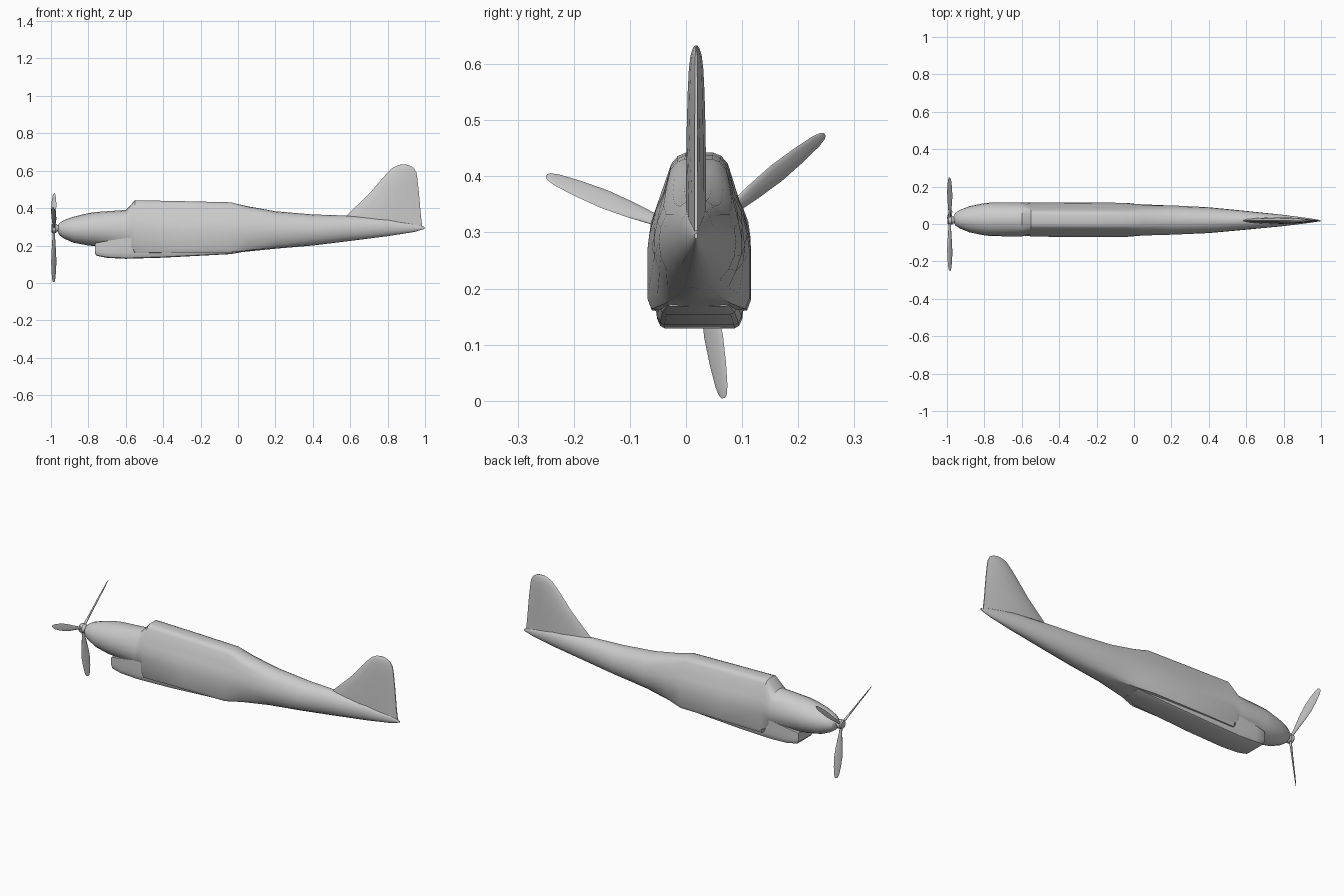
import bpy, bmesh, math
from mathutils import Vector

if "Cube" in bpy.data.objects:
    bpy.data.objects.remove(bpy.data.objects["Cube"])

grey = bpy.data.materials.new("light_grey")
grey.diffuse_color = (0.6, 0.6, 0.6, 1)
grey.use_nodes = True
grey.node_tree.nodes["Principled BSDF"].inputs["Base Color"].default_value = grey.diffuse_color


def loft(name, rings, angle=32):
    """Skin a list of closed rings and cap both ends."""
    bm = bmesh.new()
    vs = [[bm.verts.new(p) for p in ring] for ring in rings]
    n = len(vs[0])
    for a, b in zip(vs, vs[1:]):
        for i in range(n):
            j = (i + 1) % n
            bm.faces.new((a[i], a[j], b[j], b[i]))
    bm.faces.new(vs[0])
    bm.faces.new(vs[-1])
    bmesh.ops.recalc_face_normals(bm, faces=bm.faces)
    me = bpy.data.meshes.new(name)
    bm.to_mesh(me)
    bm.free()
    me.materials.append(grey)
    ob = bpy.data.objects.new(name, me)
    bpy.context.collection.objects.link(ob)
    bpy.ops.object.select_all(action='DESELECT')
    ob.select_set(True)
    bpy.context.view_layer.objects.active = ob
    bpy.ops.object.shade_smooth_by_angle(angle=math.radians(angle))
    return ob


def axis_y(x):
    return 0.026 - 0.004 * (x + 1)


# half cross-sections from top to bottom: (width share, height share)
cabin = [(0, 1), (.27, 1), (.42, .98), (.55, .93), (.69, .76), (.84, .66),
         (.96, .51), (1, .40), (1, .09), (.92, .02), (0, 0)]
oval = [(math.sin(math.pi * i / 10), .5 + .5 * math.cos(math.pi * i / 10)) for i in range(11)]
box = [(0, 1), (.5, 1), (1, 1), (1, .6), (1, .3), (.97, .15), (.9, .04), (.8, 0), (0, 0)]


def section(x, zb, zt, hw, half):
    y = axis_y(x)
    pts = half + [(-a, b) for a, b in half[-2:0:-1]]
    return [(x, y + a * hw, zb + b * (zt - zb)) for a, b in pts]


# fuselage: x, bottom, top, half width, share of cabin shape
stations = [
    (-.968, .284, .296, .005, 0), (-.955, .255, .320, .034, 0), (-.93, .237, .336, .050, 0),
    (-.88, .215, .354, .070, 0), (-.80, .200, .373, .086, 0), (-.76, .196, .379, .090, 0),
    (-.60, .185, .390, .091, 0), (-.55, .155, .442, .092, 1), (-.30, .157, .437, .092, 1),
    (-.04, .158, .431, .091, 1), (.05, .168, .410, .087, .6), (.20, .183, .383, .081, .2),
    (.40, .200, .366, .069, 0), (.58, .222, .360, .052, 0), (.80, .250, .345, .030, 0),
    (.94, .272, .318, .012, 0), (.998, .289, .299, .003, 0)]
rings = []
for x, zb, zt, hw, w in stations:
    half = [(a * w + c * (1 - w), b * w + d * (1 - w)) for (a, b), (c, d) in zip(cabin, oval)]
    rings.append(section(x, zb, zt, hw, half))
loft("fuselage", rings)

# chin scoop under the nose and belly
scoop = [(-.765, .157, .208, .066), (-.755, .145, .215, .072), (-.70, .134, .225, .077),
         (-.60, .129, .240, .078), (-.40, .135, .240, .078), (-.04, .154, .240, .072),
         (.04, .168, .235, .060)]
loft("chin_scoop", [section(x, zb, zt, hw, box) for x, zb, zt, hw in scoop])

# tail fin: z, leading x, trailing x, half thickness
fin = [(.30, .56, .985, .018), (.36, .58, .978, .018), (.475, .70, .968, .017), (.55, .764, .960, .015),
       (.59, .80, .954, .013), (.615, .826, .940, .010), (.628, .852, .918, .006), (.633, .872, .900, .002)]
foil = [(0, 0), (.06, .4), (.2, .75), (.45, 1), (.7, .75), (.9, .4), (1, .15)]
foil = foil + [(a, -b) for a, b in foil[:0:-1]]
loft("tail_fin", [[(x0 + a * (x1 - x0), .018 + b * t, z) for a, b in foil] for z, x0, x1, t in fin], 40)

# propeller hub: short ring on the nose
HUB = Vector((-.985, .021, .292))
hub = [(-.998, .012), (-.998, .020), (-.992, .025), (-.975, .025), (-.966, .018), (-.95, .016)]
loft("propeller_hub", [[(x, HUB.y + r * math.cos(k * math.pi / 10), HUB.z + r * math.sin(k * math.pi / 10))
                        for k in range(20)] for x, r in hub])

# three pitched propeller blades: radius, chord, half thickness
blade = [(.010, .014, .006), (.05, .018, .006), (.09, .028, .005), (.13, .038, .004), (.18, .044, .0035),
         (.23, .038, .003), (.27, .028, .002), (.286, .018, .0015), (.291, .008, .001)]
pitch = math.radians(40)
for n, deg in enumerate((158, 39, -81)):
    a = math.radians(deg)
    out = Vector((0, math.cos(a), math.sin(a)))
    chord = math.cos(pitch) * Vector((0, -math.sin(a), math.cos(a))) + Vector((math.sin(pitch), 0, 0))
    normal = out.cross(chord)
    loft(f"propeller_blade_{n + 1}",
         [[HUB + out * r + chord * (c / 2 * math.cos(k * math.pi / 6)) + normal * (t * math.sin(k * math.pi / 6))
           for k in range(12)] for r, c, t in blade], 60)
